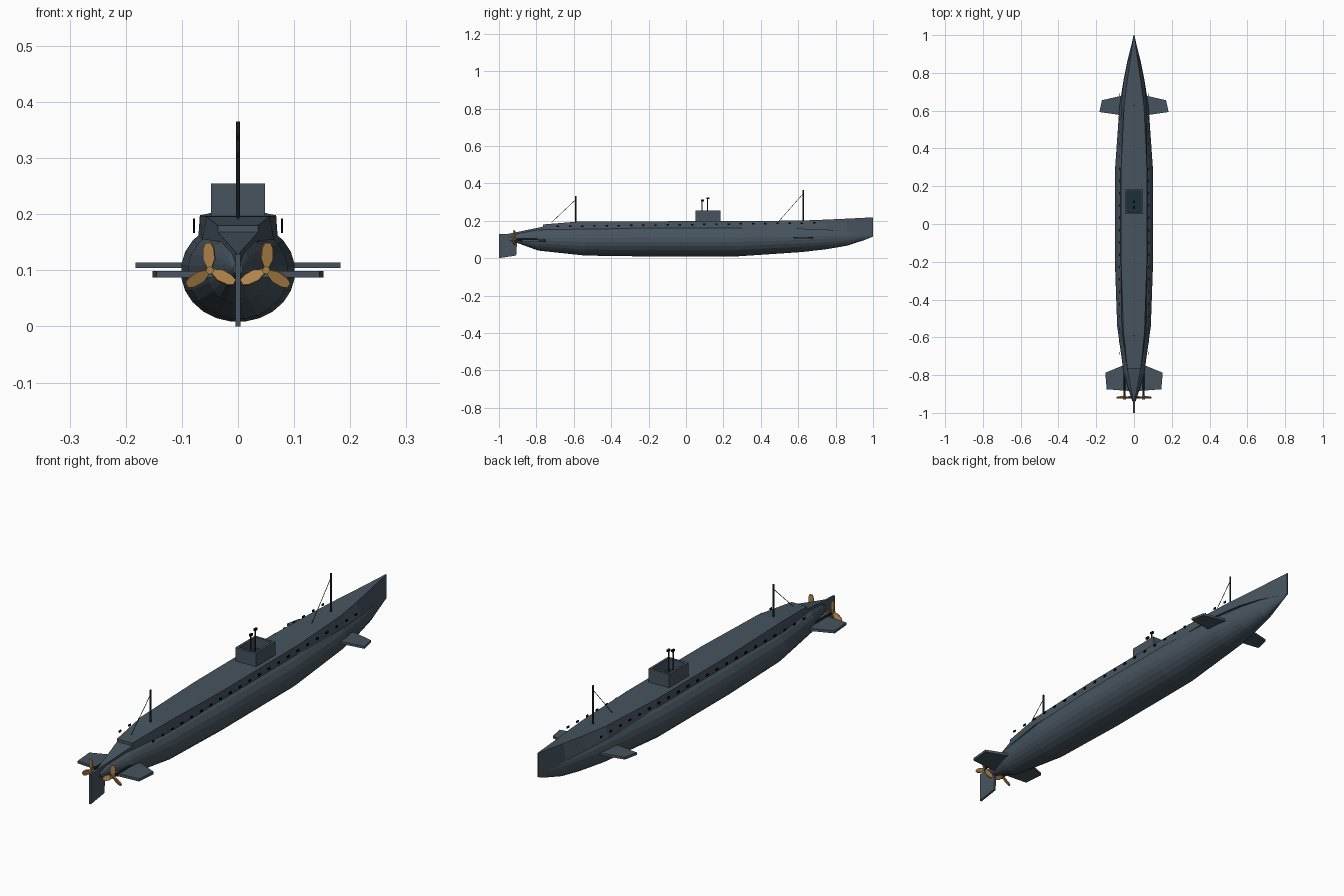
import bpy, bmesh, math
from mathutils import Vector, Matrix

if "Cube" in bpy.data.objects:
    bpy.data.objects.remove(bpy.data.objects["Cube"], do_unlink=True)


def material(name, r, g, b):
    m = bpy.data.materials.new(name)
    m.use_nodes = True
    m.diffuse_color = (r, g, b, 1)
    m.node_tree.nodes["Principled BSDF"].inputs["Base Color"].default_value = (r, g, b, 1)
    return m


GREY = material("slate grey", .062, .088, .112)
DARK = material("dark steel", .018, .024, .03)
BLACK = material("black", .004, .004, .005)
TEAL = material("dark teal", .012, .03, .04)
BRONZE = material("bronze", .42, .225, .07)


def finish(name, bm, mat):
    bmesh.ops.recalc_face_normals(bm, faces=bm.faces)
    mesh = bpy.data.meshes.new(name)
    bm.to_mesh(mesh)
    bm.free()
    mesh.materials.append(mat)
    ob = bpy.data.objects.new(name, mesh)
    bpy.context.collection.objects.link(ob)
    return ob


def mirror(ob):
    ob.modifiers.new("mirror", 'MIRROR').use_axis[0] = True
    return ob


def loft(name, rings, mat):
    """Skin a list of equal-length closed rings and cap both ends."""
    bm = bmesh.new()
    vs = [[bm.verts.new(p) for p in ring] for ring in rings]
    n = len(vs[0])
    for a, b in zip(vs, vs[1:]):
        for i in range(n):
            j = (i + 1) % n
            bm.faces.new((a[i], a[j], b[j], b[i]))
    bm.faces.new(vs[0])
    bm.faces.new(vs[-1])
    return finish(name, bm, mat)


def plate(name, points, offset, mat):
    """Thicken a flat outline symmetrically along the offset vector."""
    o = Vector(offset) / 2
    return loft(name, [[Vector(p) - o for p in points], [Vector(p) + o for p in points]], mat)


def box(name, centre, size, mat):
    bm = bmesh.new()
    bmesh.ops.create_cube(bm, size=1, matrix=Matrix.Translation(centre) @ Matrix.Diagonal((*size, 1)))
    return finish(name, bm, mat)


def rod(name, a, b, radius, mat, sides=8):
    a, b = Vector(a), Vector(b)
    d = b - a
    bm = bmesh.new()
    rot = d.to_track_quat('Z', 'Y').to_matrix().to_4x4()
    bmesh.ops.create_cone(bm, cap_ends=True, segments=sides, radius1=radius, radius2=radius,
                          depth=d.length, matrix=Matrix.Translation((a + b) / 2) @ rot)
    return finish(name, bm, mat)


# Pressure hull: y, half width, bottom, top
stations = [(-.94, .008, .092, .112), (-.90, .022, .08, .135), (-.79, .055, .04, .163),
            (-.54, .09, .013, .18), (-.2, .102, .008, .188), (.28, .102, .009, .188),
            (.62, .078, .032, .182), (.75, .058, .047, .172), (.86, .036, .066, .16),
            (.95, .013, .095, .145), (1, .002, .115, .13)]
SIDES = 24
rings = []
for y, w, lo, hi in stations:
    ring = []
    for i in range(SIDES):
        a = 2 * math.pi * (i + .5) / SIDES
        ring.append((w * math.cos(a), y, (lo + hi) / 2 + (hi - lo) / 2 * math.sin(a)))
    rings.append(ring)
loft("pressure_hull", rings, GREY)

# Deck casing running into the sharp bow: y, deck half width, deck z, foot half width, foot z
casing = [(-.765, .036, .18, .036, .152), (-.57, .056, .196, .064, .155), (-.2, .068, .197, .071, .155),
          (.3, .068, .198, .071, .155), (.62, .053, .201, .07, .155), (.75, .037, .206, .056, .15),
          (.86, .021, .211, .034, .14), (1, .002, .218, .002, .115)]
loft("deck_casing", [[(-d, y, z), (d, y, z), (f, y, b), (-f, y, b)] for y, d, z, f, b in casing], GREY)

# Tapering tail fairing behind the casing
loft("tail_fairing", [[(-.036, -.765, .168), (.036, -.765, .168), (.036, -.765, .13), (-.036, -.765, .13)],
                      [(-.002, -.95, .13), (.002, -.95, .13), (.002, -.95, .1), (-.002, -.95, .1)]], GREY)

# Conning tower with an open, dark cockpit
bm = bmesh.new()
bmesh.ops.create_cube(bm, size=1, matrix=Matrix.Translation((0, .118, .22)) @ Matrix.Diagonal((.096, .132, .07, 1)))
top = [f for f in bm.faces if f.normal.z > .9]
bmesh.ops.inset_region(bm, faces=top, thickness=.014)
hole = bmesh.ops.extrude_face_region(bm, geom=top)
bmesh.ops.delete(bm, geom=top, context='FACES')
bmesh.ops.translate(bm, verts=[v for v in hole["geom"] if isinstance(v, bmesh.types.BMVert)], vec=(0, 0, -.045))
tower = finish("conning_tower", bm, GREY)
tower.data.materials.append(TEAL)
for p in tower.data.polygons:
    if abs(p.center.z - .21) < .005 and p.normal.z > .9:
        p.material_index = 1

# Periscopes with hooked heads
for i, (y, z) in enumerate([(.085, .308), (.115, .32)]):
    rod(f"periscope_{i + 1}", (0, y, .205), (0, y, z), .003, DARK)
    box(f"periscope_head_{i + 1}", (0, y + .003, z), (.008, .015, .009), BLACK)

# Masts and their stay wires
for end, y, z, foot in (("bow", .627, .365, .49), ("stern", -.59, .332, -.72)):
    rod(f"{end}_mast", (0, y, .185), (0, y, z), .0035, DARK)
    rod(f"{end}_stay", (0, y, z - .02), (0, foot, .19), .0013, DARK, 5)

# Row of flood ports along each side
for i in range(22):
    y = -.685 + i * 1.37 / 21
    mirror(box(f"flood_port_{i + 1}", (.0785, y, .179 + .013 * y), (.004, .013, .008), BLACK))

# Diving planes and rudder
mirror(plate("bow_plane", [(.04, .572, .109), (.183, .593, .109), (.17, .655, .109), (.04, .685, .109)],
             (0, 0, .01), GREY))
mirror(plate("stern_plane", [(.01, -.885, .093), (.145, -.875, .093), (.152, -.787, .093), (.06, -.75, .093),
                             (.01, -.75, .093)], (0, 0, .011), GREY))
plate("rudder", [(0, -1, 0), (0, -1, .128), (0, -.9, .132), (0, -.908, .014)], (.009, 0, 0), GREY)

# Propellers: hub, shaft and three pitched blades on each side
outline = [(-.004, .004), (-.011, .02), (-.01, .039), (-.005, .049), (.005, .049), (.01, .039), (.011, .02), (.004, .004)]
mirror(rod("propeller_shaft", (.05, -.915, .1), (.05, -.74, .1), .005, DARK))
mirror(rod("propeller_hub", (.05, -.928, .1), (.05, -.908, .1), .007, BRONZE))
for i in range(3):
    blade = plate(f"propeller_blade_{i + 1}", [(x, 0, z) for x, z in outline], (0, .005, 0), BRONZE)
    turn = Matrix.Rotation(math.radians(120 * i + 3), 4, 'Y') @ Matrix.Rotation(math.radians(22), 4, 'Z')
    blade.data.transform(Matrix.Translation((.05, -.918, .1)) @ turn)
    mirror(blade)
